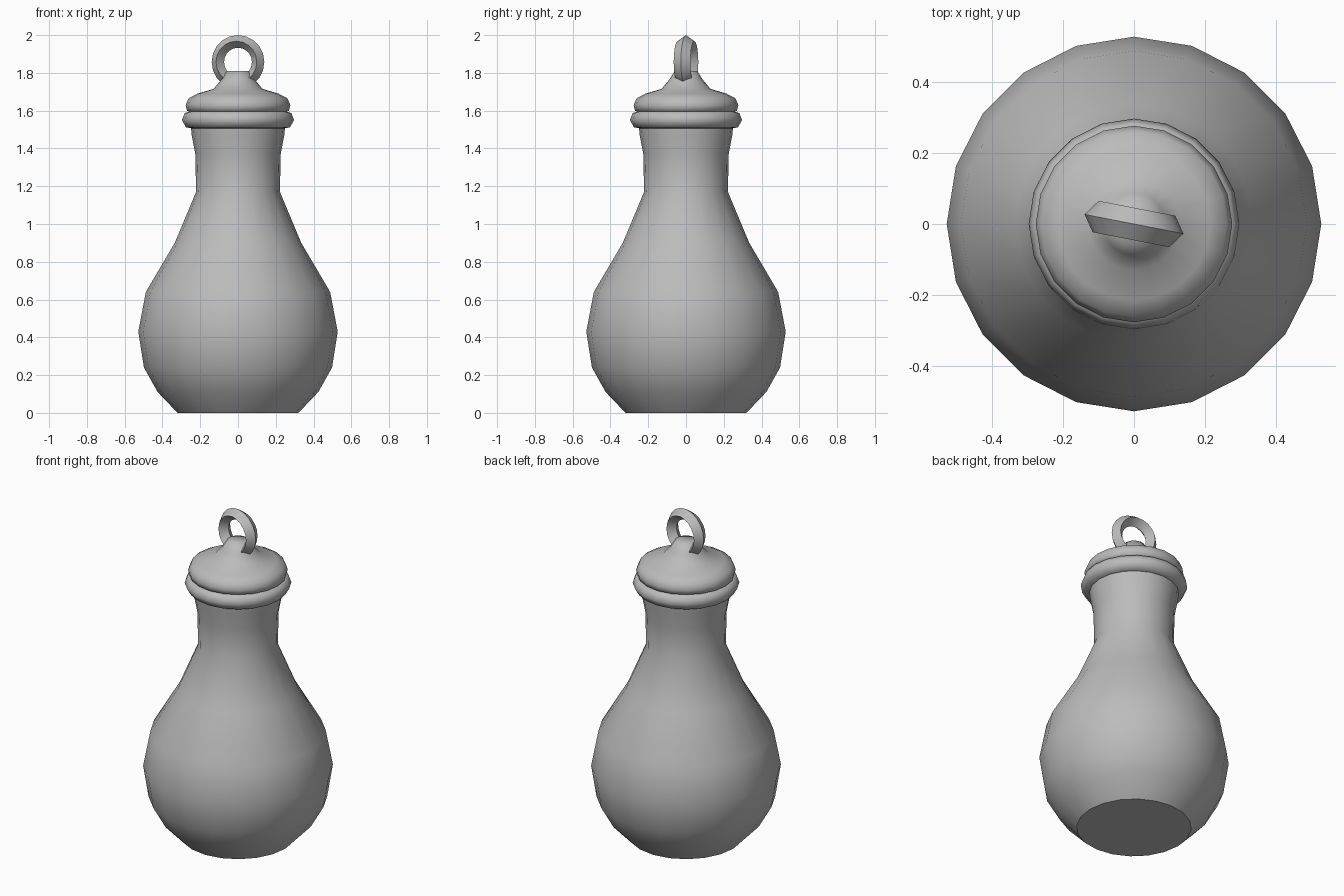
import bpy, bmesh, math

if "Cube" in bpy.data.objects:
    bpy.data.objects.remove(bpy.data.objects["Cube"])

SIDES = 20
clay = bpy.data.materials.new("plain_grey")
clay.diffuse_color = (0.5, 0.5, 0.5, 1)
clay.use_nodes = True
clay.node_tree.nodes["Principled BSDF"].inputs["Base Color"].default_value = clay.diffuse_color


def finish(name, bm, angle):
    bmesh.ops.recalc_face_normals(bm, faces=bm.faces)
    mesh = bpy.data.meshes.new(name)
    bm.to_mesh(mesh)
    bm.free()
    mesh.materials.append(clay)
    obj = bpy.data.objects.new(name, mesh)
    bpy.context.collection.objects.link(obj)
    bpy.ops.object.select_all(action='DESELECT')
    obj.select_set(True)
    bpy.context.view_layer.objects.active = obj
    bpy.ops.object.shade_smooth_by_angle(angle=math.radians(angle))
    return obj


def lathe(name, profile, angle=40):
    """Turn a (radius, height) profile round z and cap both ends."""
    bm = bmesh.new()
    rings = []
    for r, z in profile:
        rings.append([bm.verts.new((r * math.cos(a), r * math.sin(a), z))
                      for a in (i * math.tau / SIDES for i in range(SIDES))])
    for low, high in zip(rings, rings[1:]):
        for i in range(SIDES):
            j = (i + 1) % SIDES
            bm.faces.new((low[i], low[j], high[j], high[i]))
    bm.faces.new(rings[0][::-1])
    bm.faces.new(rings[-1])
    return finish(name, bm, angle)


# Round belly, straight neck and flared collar
lathe("bottle_body", [(0.32, 0), (0.425, 0.11), (0.498, 0.24), (0.528, 0.43),
                      (0.488, 0.64), (0.335, 0.90), (0.222, 1.17),
                      (0.226, 1.37), (0.245, 1.47), (0.25, 1.52)])

# Rolled rim at the mouth
lathe("mouth_rim", [(0.24, 1.505), (0.275, 1.512), (0.297, 1.55),
                    (0.282, 1.588), (0.25, 1.597)], 60)

# Domed lid sweeping up to a flat-topped knob
lathe("lid", [(0.25, 1.592), (0.27, 1.60), (0.277, 1.63), (0.262, 1.665),
              (0.215, 1.69), (0.13, 1.715), (0.088, 1.765), (0.06, 1.81)], 60)

# Hanging ring with a diamond cross-section, turned slightly about z
bm = bmesh.new()
section = [(0.142, 0), (0.11, 0.045), (0.075, 0), (0.11, -0.045)]
loops = []
for k in range(SIDES):
    a = k * math.tau / SIDES
    loops.append([bm.verts.new((r * math.cos(a), y, r * math.sin(a)))
                  for r, y in section])
for k in range(SIDES):
    p, q = loops[k], loops[(k + 1) % SIDES]
    for i in range(4):
        j = (i + 1) % 4
        bm.faces.new((p[i], p[j], q[j], q[i]))
ring = finish("hanging_ring", bm, 40)
ring.location = (0, 0, 1.858)
ring.rotation_euler.z = math.radians(-11)
